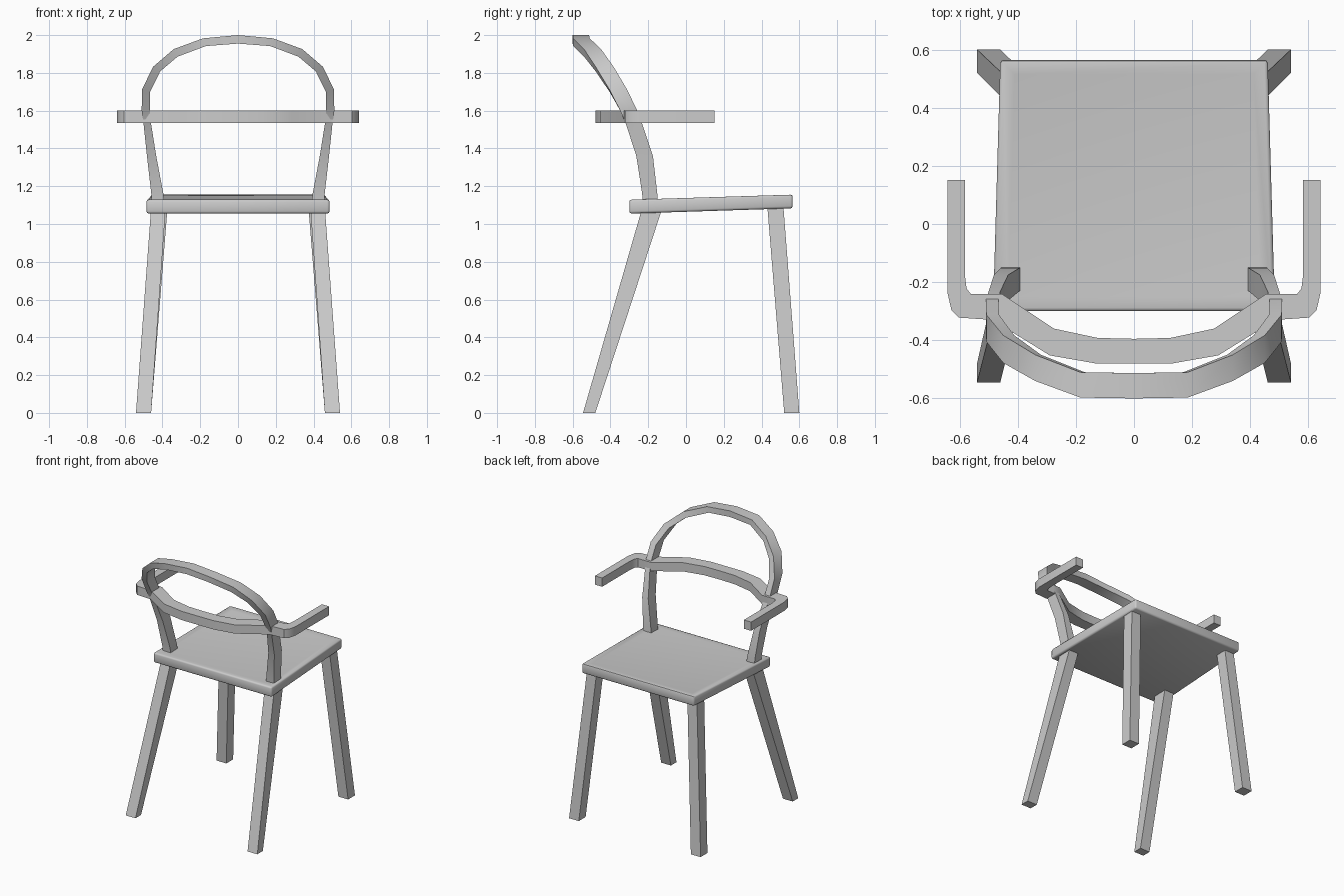
import bpy, bmesh
from mathutils import Vector

if "Cube" in bpy.data.objects:
    bpy.data.objects.remove(bpy.data.objects["Cube"])


def finish(bm, name, angle=0.6):
    bmesh.ops.recalc_face_normals(bm, faces=bm.faces)
    me = bpy.data.meshes.new(name)
    bm.to_mesh(me)
    bm.free()
    ob = bpy.data.objects.new(name, me)
    bpy.context.collection.objects.link(ob)
    bpy.ops.object.select_all(action='DESELECT')
    ob.select_set(True)
    bpy.context.view_layer.objects.active = ob
    bpy.ops.object.shade_smooth_by_angle(angle=angle)
    return ob


def loft(rings):
    """Closed bar through a list of four-corner rings."""
    bm = bmesh.new()
    vs = [[bm.verts.new(p) for p in r] for r in rings]
    for a, b in zip(vs, vs[1:]):
        for i in range(4):
            j = (i + 1) % 4
            bm.faces.new((a[i], a[j], b[j], b[i]))
    bm.faces.new(vs[0])
    bm.faces.new(vs[-1][::-1])
    return bm


def flip(ring):
    return [(-x, y, z) for x, y, z in ring]


def symmetric(half):
    """half starts on x = 0; returns rings running from -x to +x."""
    return [flip(r) for r in half[:0:-1]] + half


def rect(x0, x1, y0, y1, z):
    return [(x0, y0, z), (x1, y0, z), (x1, y1, z), (x0, y1, z)]


# splayed, tapered legs
legs = {
    "back_leg": [rect(.46, .54, -.545, -.48, 0), rect(.383, .46, -.232, -.125, 1.085)],
    "front_leg": [rect(.46, .54, .52, .60, 0), rect(.372, .45, .43, .515, 1.10)],
}
for name, rings in legs.items():
    finish(loft(rings), name + "_right")
    finish(loft([flip(r) for r in rings]), name + "_left")

# seat: gently sloped slab, shallow dish on top, rounded edges
bm = loft([
    [(-.485, -.30, 1.055), (.485, -.30, 1.055), (.46, .565, 1.083), (-.46, .565, 1.083)],
    [(-.485, -.30, 1.13), (.485, -.30, 1.13), (.46, .565, 1.157), (-.46, .565, 1.157)],
])
bmesh.ops.recalc_face_normals(bm, faces=bm.faces)
top = max(bm.faces, key=lambda f: f.calc_center_median().z)
outer_edges = list(bm.edges)
bmesh.ops.inset_region(bm, faces=[top], thickness=.07)
bmesh.ops.translate(bm, verts=top.verts, vec=Vector((0, 0, -.007)))
bmesh.ops.bevel(bm, geom=outer_edges, offset=.012, segments=2, affect='EDGES', profile=.5)
finish(bm, "seat", 0.9)

# back hoop: inner x,z / outer x,z / rear y, front y
hoop = [
    (0, 1.955, 0, 2.0, -.60, -.513),
    (.17, 1.942, .185, 1.983, -.597, -.51),
    (.32, 1.886, .34, 1.926, -.54, -.45),
    (.412, 1.808, .45, 1.832, -.478, -.383),
    (.465, 1.70, .508, 1.712, -.405, -.312),
    (.466, 1.60, .51, 1.60, -.348, -.258),
    (.46, 1.53, .50, 1.53, -.318, -.232),
    (.433, 1.36, .482, 1.36, -.263, -.175),
    (.395, 1.16, .459, 1.16, -.232, -.152),
    (.388, 1.09, .456, 1.09, -.228, -.148),
]
half = [[(a, y0, b), (c, y0, d), (c, y1, d), (a, y1, b)] for a, b, c, d, y0, y1 in hoop]
finish(loft(symmetric(half)), "back_hoop")

# arm rail: inner x,y / outer x,y at constant height
rail = [
    (0, -.395, 0, -.48),
    (.125, -.392, .13, -.48),
    (.275, -.36, .29, -.452),
    (.455, -.24, .49, -.328),
    (.515, -.24, .515, -.328),
    (.562, -.24, .603, -.322),
    (.576, -.222, .628, -.297),
    (.582, -.175, .641, -.24),
    (.582, .152, .641, .152),
]
half = [[(a, b, 1.535), (c, d, 1.535), (c, d, 1.60), (a, b, 1.60)] for a, b, c, d in rail]
finish(loft(symmetric(half)), "arm_rail")
